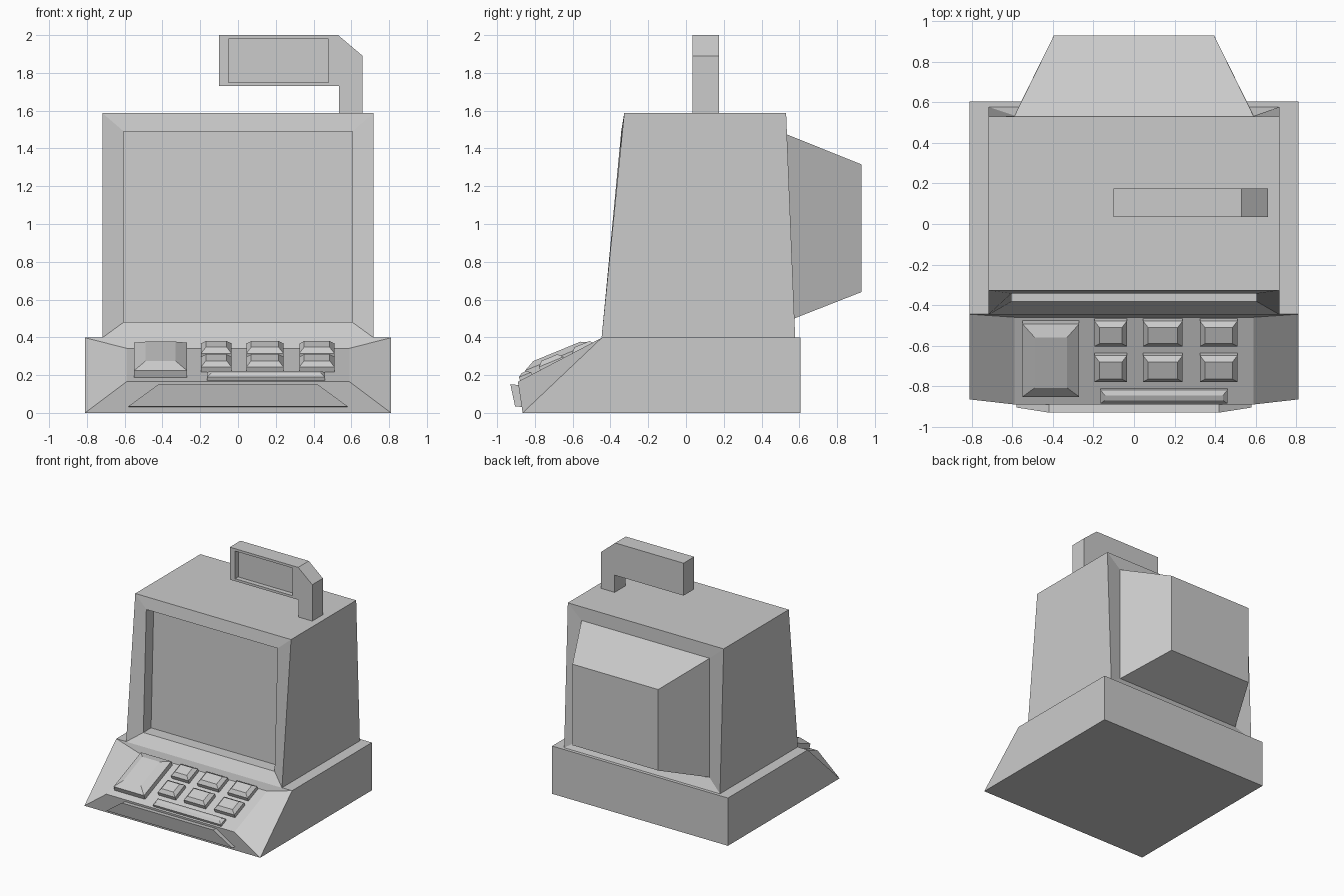
import bpy, bmesh, math
from mathutils import Matrix

if "Cube" in bpy.data.objects:
    bpy.data.objects.remove(bpy.data.objects["Cube"])


def loft(name, rings, matrix=None):
    """Skin matching rings of points and cap both ends."""
    bm = bmesh.new()
    loops = [[bm.verts.new(p) for p in ring] for ring in rings]
    n = len(loops[0])
    for a, b in zip(loops, loops[1:]):
        for i in range(n):
            j = (i + 1) % n
            bm.faces.new((a[i], a[j], b[j], b[i]))
    bm.faces.new(loops[0])
    bm.faces.new(loops[-1])
    if matrix:
        bm.transform(matrix)
    bmesh.ops.recalc_face_normals(bm, faces=bm.faces)
    mesh = bpy.data.meshes.new(name)
    bm.to_mesh(mesh)
    bm.free()
    obj = bpy.data.objects.new(name, mesh)
    bpy.context.collection.objects.link(obj)
    return obj


def quad(hw_bottom, y_bottom, z_bottom, y_top, z_top, hw_top=None):
    """Front-facing quad, symmetric in x, that may lean in y."""
    t = hw_bottom if hw_top is None else hw_top
    return [(-hw_bottom, y_bottom, z_bottom), (hw_bottom, y_bottom, z_bottom),
            (t, y_top, z_top), (-t, y_top, z_top)]


# Base with sloped control panel on the front
loft("base", [
    quad(0.59, -0.89, 0.165, -0.46, 0.342),
    quad(0.81, -0.865, 0.0, -0.445, 0.398),
    quad(0.81, 0.605, 0.0, 0.605, 0.398)])

# Plate on the lower front edge
loft("front_plate", [
    quad(0.58, -0.905, 0.035, -0.93, 0.152, 0.42),
    quad(0.58, -0.86, 0.03, -0.885, 0.147, 0.42)])

# Monitor: recessed screen, front bezel, casing, rear rim, rear hump
loft("monitor", [
    quad(0.605, -0.28, 0.48, -0.245, 1.49),
    quad(0.605, -0.382, 0.48, -0.343, 1.49),
    quad(0.718, -0.447, 0.398, -0.327, 1.587),
    quad(0.718, 0.578, 0.398, 0.53, 1.587),
    quad(0.59, 0.535, 0.485, 0.532, 1.475),
    quad(0.395, 0.93, 0.64, 0.93, 1.315)])

# Top handle with a recessed front panel
profile = [(-0.1, 1.73), (0.535, 1.73), (0.535, 1.58), (0.66, 1.58),
           (0.66, 1.89), (0.53, 2.0), (-0.1, 2.0)]
handle = loft("handle", [[(x, y, z) for x, z in profile] for y in (0.035, 0.175)])
cutter = loft("handle_recess_cutter", [
    [(-0.05, y, 1.75), (0.48, y, 1.75), (0.48, y, 1.98), (-0.05, y, 1.98)]
    for y in (0.0, 0.075)])
cutter.hide_render = True
cutter.hide_viewport = True
cut = handle.modifiers.new("recess", 'BOOLEAN')
cut.object = cutter
cut.solver = 'EXACT'

# Keys sit on the panel plane: local y runs up the slope
tilt = math.atan2(0.342 - 0.165, 0.43)
panel = Matrix.Translation((0, -0.89, 0.165)) @ Matrix.Rotation(tilt, 4, 'X')


def key(name, x0, x1, y0, y1, side, height, inset):
    """Bevelled key; y0 and y1 are its edges in top view."""
    v0, v1 = [(y + 0.89 + 0.008) / math.cos(tilt) for y in (y0, y1)]

    def ring(d, h):
        return [(x0 + d, v0 + d, h), (x1 - d, v0 + d, h),
                (x1 - d, v1 - d, h), (x0 + d, v1 - d, h)]
    loft(name, [ring(0, -0.01), ring(0, side), ring(inset, height)], panel)


key("large_key", -0.55, -0.27, -0.845, -0.485, 0.04, 0.07, 0.06)
for r, (y0, y1) in enumerate([(-0.6, -0.475), (-0.775, -0.645)]):
    for c, (x0, x1) in enumerate([(-0.195, -0.035), (0.045, 0.24), (0.325, 0.51)]):
        key(f"small_key_{r}_{c}", x0, x1, y0, y1, 0.03, 0.055, 0.025)
key("bar_key", -0.165, 0.46, -0.885, -0.82, 0.02, 0.035, 0.022)
